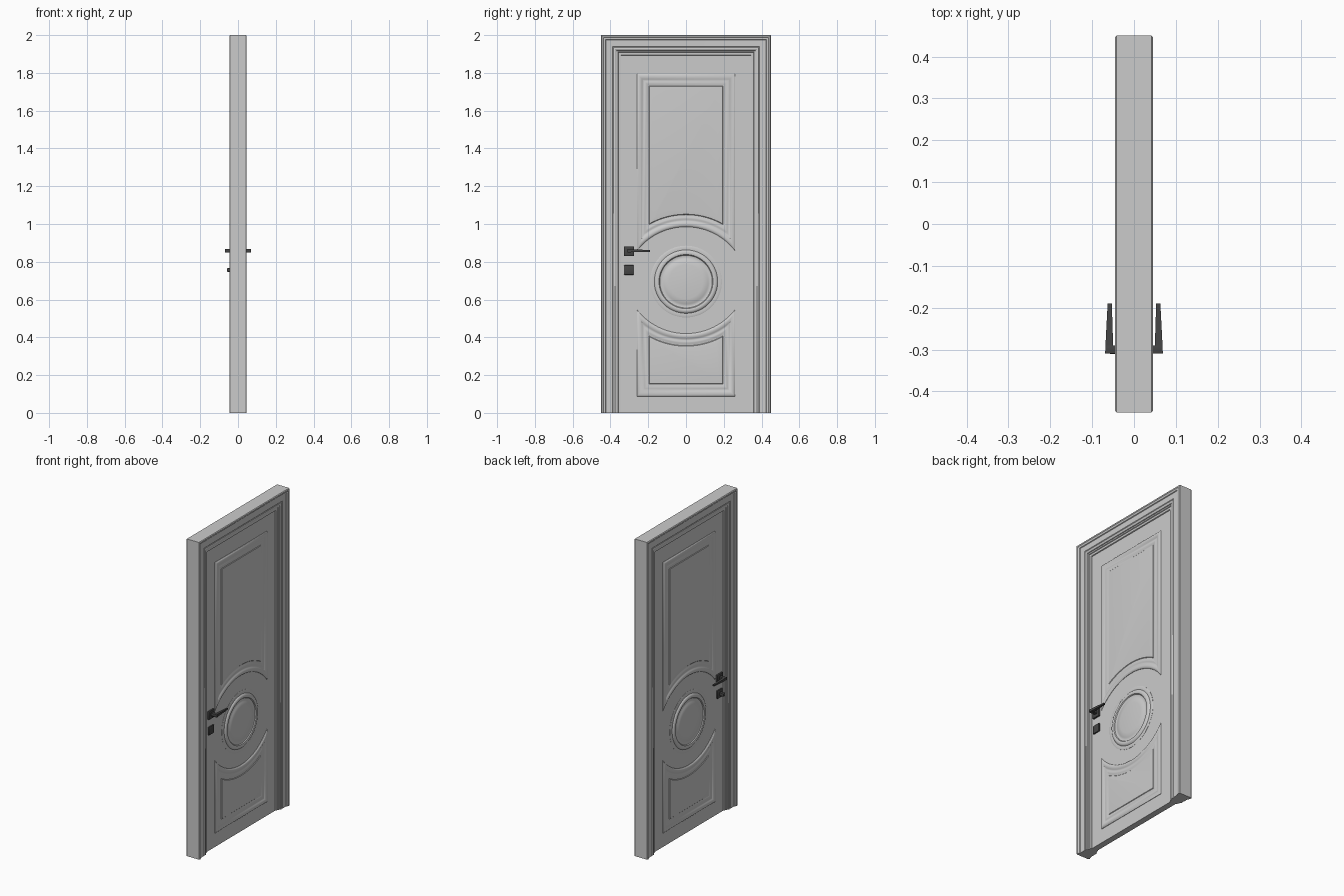
import bpy, bmesh, math

if "Cube" in bpy.data.objects:
    bpy.data.objects.remove(bpy.data.objects["Cube"])


def material(name, v):
    m = bpy.data.materials.new(name)
    m.diffuse_color = (v, v, v, 1)
    m.use_nodes = True
    m.node_tree.nodes["Principled BSDF"].inputs["Base Color"].default_value = m.diffuse_color
    return m


PAINT = material("light grey paint", 0.6)
METAL = material("dark metal", 0.06)


def finish(name, bm, mat, mirror=True, angle=35):
    bmesh.ops.recalc_face_normals(bm, faces=bm.faces)
    me = bpy.data.meshes.new(name)
    bm.to_mesh(me)
    bm.free()
    me.materials.append(mat)
    ob = bpy.data.objects.new(name, me)
    bpy.context.collection.objects.link(ob)
    bpy.ops.object.select_all(action='DESELECT')
    ob.select_set(True)
    bpy.context.view_layer.objects.active = ob
    bpy.ops.object.shade_smooth_by_angle(angle=math.radians(angle))
    if mirror:
        ob.modifiers.new("both_sides", 'MIRROR').use_axis[0] = True
    return ob


def loft(name, loops, mat, closed=True, **kw):
    """Skin matching loops of points and cap both ends."""
    bm = bmesh.new()
    rows = [[bm.verts.new(p) for p in loop] for loop in loops]
    n = len(rows[0])
    for a, b in zip(rows, rows[1:]):
        for i in range(n if closed else n - 1):
            j = (i + 1) % n
            bm.faces.new((a[i], a[j], b[j], b[i]))
    bm.faces.new(rows[0])
    bm.faces.new(rows[-1])
    return finish(name, bm, mat, **kw)


def box(name, x, y, z, mat, bevel=0.0, mirror=True):
    bm = bmesh.new()
    bmesh.ops.create_cube(bm, size=1)
    for v in bm.verts:
        v.co = [(r[0] + r[1]) / 2 + c * (r[1] - r[0]) for c, r in zip(v.co, (x, y, z))]
    if bevel:
        bmesh.ops.bevel(bm, geom=bm.edges[:], offset=bevel, segments=2,
                        profile=0.5, affect='EDGES')
    return finish(name, bm, mat, mirror)


# Frame: moulded casing swept round sides and top, mitred at the corners
casing = [(.45, 0), (.45, .042), (.446, .046), (.438, .046), (.434, .043),
          (.427, .042), (.424, .038), (.390, .037), (.386, .034), (.384, .036),
          (.376, .038), (.369, .035), (.367, .031), (.360, .030), (.357, .026),
          (.345, .025), (.343, .022), (.343, 0)]
path = [(-1, False), (-1, True), (1, True), (1, False)]
loft("door_frame",
     [[(x, s * d, 1.55 + d if top else 0) for d, x in casing] for s, top in path],
     PAINT, closed=False, angle=25)

# Door leaf
box("door_leaf", (-.019, .019), (-.345, .345), (0, 1.895), PAINT, mirror=False)


# Panels with one curved edge following the central medallion
def outline(inset, upper, n=28):
    w, r = .26 - inset, .33 + inset
    ys = [w - 2 * w * i / n for i in range(n + 1)]
    if upper:
        arc = [(y, .655 + math.sqrt(r * r - y * y)) for y in ys]
        end = 1.795 - inset
    else:
        arc = [(y, .75 - math.sqrt(r * r - y * y)) for y in ys]
        end = .088 + inset
    return arc + [(-w, end), (w, end)]


panel_profile = [(0, .015), (0, .021), (.004, .025), (.010, .027), (.018, .027),
                 (.026, .024), (.030, .0215), (.036, .021), (.042, .0235),
                 (.050, .0235), (.058, .020), (.064, .020), (.067, .023), (.085, .025)]
for name, upper in (("upper_panel", True), ("lower_panel", False)):
    loft(name, [[(h, y, z) for y, z in outline(o, upper)] for o, h in panel_profile],
         PAINT)

# Round medallion with raised ring and domed centre
rings = [(.19, .015), (.19, .020), (.182, .0225), (.168, .021), (.164, .026),
         (.158, .029), (.150, .030), (.143, .028), (.139, .023), (.132, .021),
         (.120, .022), (.115, .025), (.09, .027), (.05, .029), (.015, .030)]
SIDES = 64
loft("medallion",
     [[(h, r * math.cos(2 * math.pi * i / SIDES), .695 + r * math.sin(2 * math.pi * i / SIDES))
       for i in range(SIDES)] for r, h in rings], PAINT)

# Handle and lock hardware on both faces
box("handle_rosette", (.017, .029), (-.329, -.274), (.83, .882), METAL, .002)
box("lock_rosette", (.017, .029), (-.329, -.274), (.73, .783), METAL, .006)
box("handle_neck", (.027, .066), (-.310, -.290), (.849, .867), METAL, .001)
lever = [(-.310, .050, .069, .849, .867), (-.286, .050, .068, .851, .866),
         (-.19, .053, .063, .853, .862)]
loft("lever", [[(a, y, c), (b, y, c), (b, y, d), (a, y, d)] for y, a, b, c, d in lever],
     METAL)

# Thumb turn on one side only
box("thumb_turn", (-.058, -.027), (-.311, -.291), (.747, .766), METAL, .002, mirror=False)
